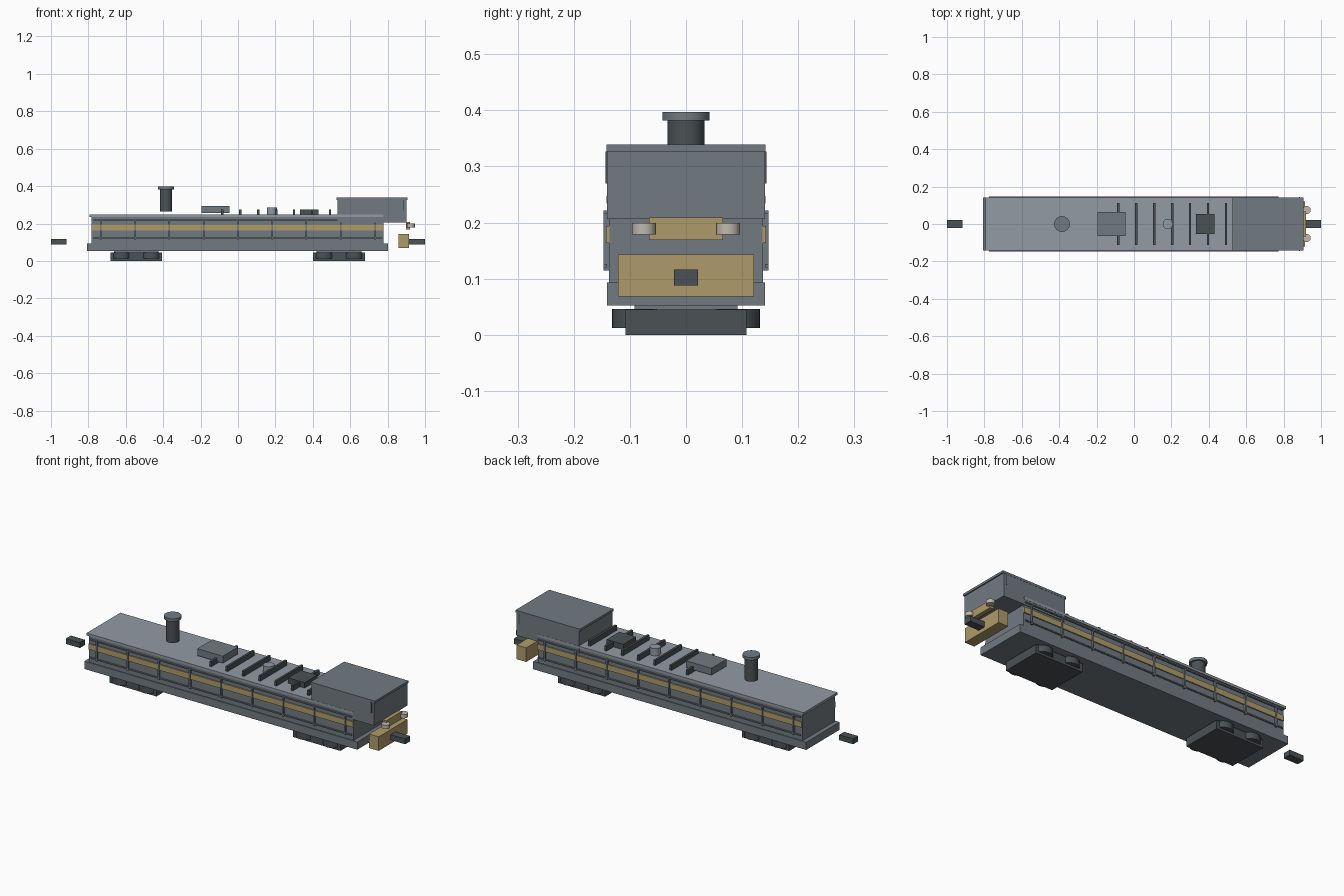
import bpy

if "Cube" in bpy.data.objects:
    bpy.data.objects.remove(bpy.data.objects["Cube"])


def material(name, rgb):
    m = bpy.data.materials.new(name)
    m.diffuse_color = (*rgb, 1)
    m.use_nodes = True
    m.node_tree.nodes["Principled BSDF"].inputs["Base Color"].default_value = m.diffuse_color
    return m


GREY = material("body grey", (0.165, 0.195, 0.222))
LIGHT = material("light roof grey", (0.29, 0.325, 0.37))
DARK = material("dark iron", (0.07, 0.083, 0.09))
GOLD = material("brass gold", (0.43, 0.33, 0.147))
CREAM = material("lamp cream", (0.52, 0.49, 0.42))


def box(name, x0, x1, y0, y1, z0, z1, mat):
    """Box given by its limits on each axis."""
    bpy.ops.mesh.primitive_cube_add(
        size=1, location=((x0 + x1) / 2, (y0 + y1) / 2, (z0 + z1) / 2))
    ob = bpy.context.object
    ob.scale = (x1 - x0, y1 - y0, z1 - z0)
    bpy.ops.object.transform_apply(location=False, rotation=False, scale=True)
    ob.name = name
    ob.data.materials.append(mat)
    return ob


def centred(name, x0, x1, half_y, z0, z1, mat):
    return box(name, x0, x1, -half_y, half_y, z0, z1, mat)


def drum(name, x, y, r, z0, z1, mat):
    """Upright cylinder with smooth sides and sharp rims."""
    bpy.ops.mesh.primitive_cylinder_add(
        vertices=32, radius=r, depth=z1 - z0, location=(x, y, (z0 + z1) / 2))
    ob = bpy.context.object
    ob.name = name
    ob.data.materials.append(mat)
    bpy.ops.object.shade_smooth_by_angle()
    return ob


# Hull
centred("underframe", -0.807, 0.802, 0.141, 0.052, 0.093, GREY)
centred("long_hood", -0.783, 0.777, 0.137, 0.093, 0.236, GREY)
centred("hood_roof", -0.793, 0.777, 0.142, 0.234, 0.247, LIGHT)

# Cab overhanging the front end
centred("cab", 0.533, 0.9, 0.141, 0.206, 0.327, GREY)
centred("cab_roof", 0.526, 0.906, 0.142, 0.327, 0.339, GREY)

# Stripe, handrails and posts on both sides
for side, s in (("left", 1), ("right", -1)):
    def strip(name, x0, x1, ya, yb, z0, z1, mat):
        y0, y1 = sorted((s * ya, s * yb))
        box(f"{side}_{name}", x0, x1, y0, y1, z0, z1, mat)

    strip("stripe", -0.78, 0.777, 0.136, 0.1425, 0.164, 0.194, GOLD)
    strip("upper_rail", -0.775, 0.772, 0.141, 0.147, 0.216, 0.222, GREY)
    strip("lower_rail", -0.775, 0.772, 0.141, 0.147, 0.12, 0.126, GREY)
    for i in range(9):
        x = -0.733 + i * 0.1832
        strip(f"rail_post_{i + 1}", x - 0.004, x + 0.004, 0.136, 0.147,
              0.115, 0.222, GREY)
    strip("cab_grab_bar", 0.882, 0.888, 0.14, 0.1435, 0.27, 0.327, DARK)

# Roof equipment
drum("exhaust_stack", -0.385, 0, 0.033, 0.264, 0.383, DARK)
drum("stack_cap", -0.385, 0, 0.042, 0.382, 0.397, GREY)
centred("roof_hatch", -0.195, -0.045, 0.064, 0.257, 0.294, GREY)
drum("roof_vent", 0.181, 0, 0.027, 0.247, 0.286, LIGHT)
centred("fan_housing", 0.332, 0.43, 0.053, 0.247, 0.276, DARK)
for i in range(7):
    x = -0.084 + i * 0.096
    centred(f"roof_rib_{i + 1}", x - 0.006, x + 0.006, 0.112, 0.247, 0.274, DARK)

# Front end
centred("front_buffer_plate", 0.857, 0.914, 0.121, 0.068, 0.143, GOLD)
centred("headlight_bar", 0.897, 0.92, 0.066, 0.169, 0.209, GOLD)
for n, y in (("left", 0.075), ("right", -0.075)):
    drum(f"{n}_headlight", 0.924, y, 0.021, 0.179, 0.199, CREAM)

# Couplers
centred("front_coupler", 0.914, 1.0, 0.021, 0.088, 0.116, DARK)
centred("rear_coupler", -1.0, -0.917, 0.021, 0.088, 0.116, DARK)

# Bogies, each with four wheel drums
for n, cx in (("front", 0.54), ("rear", -0.544)):
    centred(f"{n}_bogie", cx - 0.139, cx + 0.139, 0.108, 0, 0.045, DARK)
    centred(f"{n}_bolster", cx - 0.12, cx + 0.12, 0.092, 0.045, 0.052, GREY)
    for dx in (-0.08, 0.08):
        for y in (-0.082, 0.082):
            drum(f"{n}_wheel", cx + dx, y, 0.05, 0.012, 0.046, DARK)
